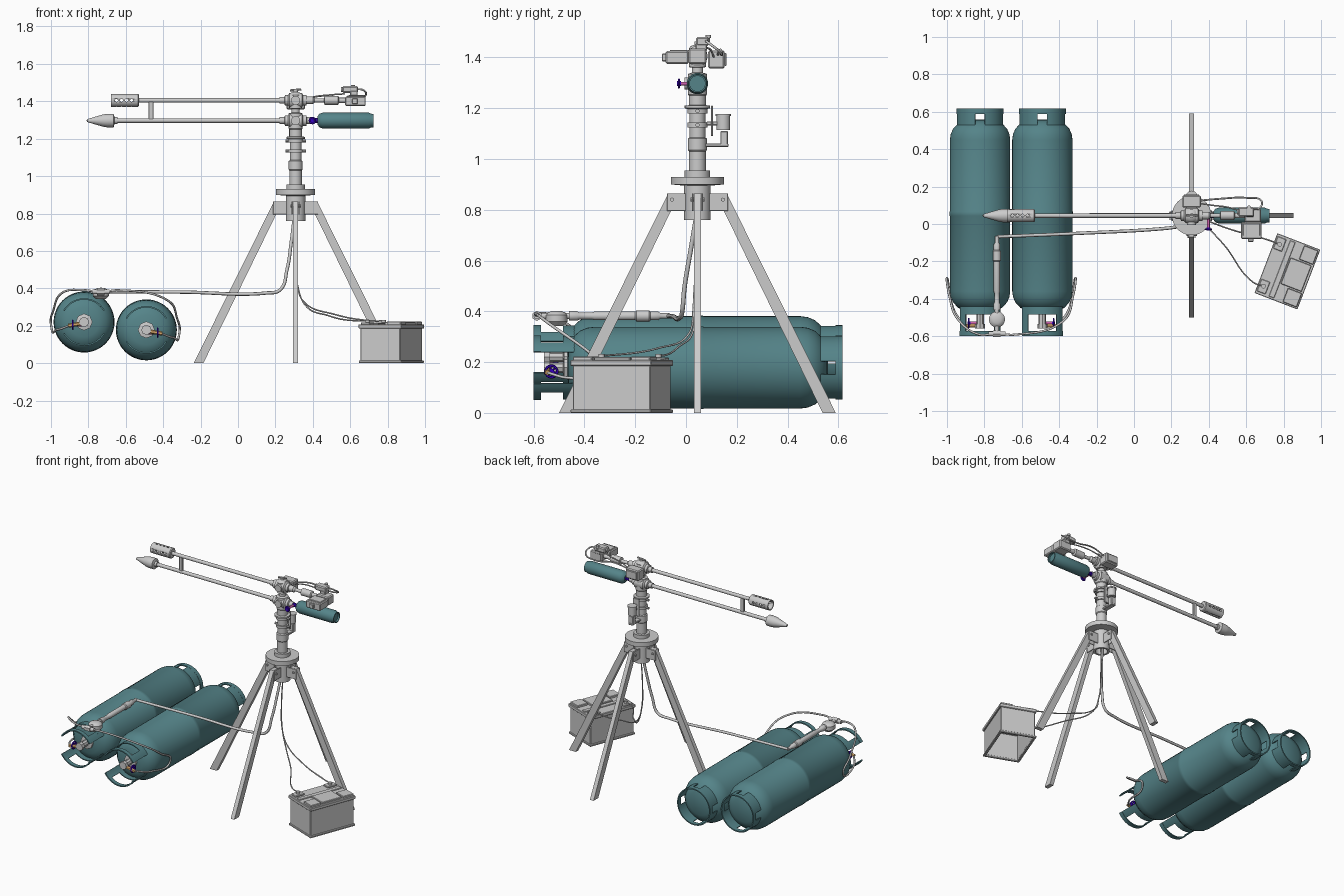
import bpy, bmesh, math
from mathutils import Vector, Matrix

if "Cube" in bpy.data.objects:
    bpy.data.objects.remove(bpy.data.objects["Cube"])

X, Y, Z = Vector((1, 0, 0)), Vector((0, 1, 0)), Vector((0, 0, 1))


def material(name, rgb):
    m = bpy.data.materials.new(name)
    m.diffuse_color = (*rgb, 1)
    m.use_nodes = True
    m.node_tree.nodes["Principled BSDF"].inputs["Base Color"].default_value = m.diffuse_color
    return m


TEAL = material("teal", (0.09, 0.23, 0.25))
BLUE = material("blue", (0.04, 0.0, 0.55))
PINK = material("pink", (0.6, 0.12, 0.4))
BRASS = material("brass", (0.7, 0.4, 0.15))


def finish(name, bm, mat=None, angle=35):
    bmesh.ops.recalc_face_normals(bm, faces=bm.faces)
    for f in bm.faces:
        f.smooth = True
    for e in bm.edges:
        e.smooth = e.calc_face_angle(0) < math.radians(angle)
    me = bpy.data.meshes.new(name)
    bm.to_mesh(me)
    bm.free()
    ob = bpy.data.objects.new(name, me)
    bpy.context.collection.objects.link(ob)
    if mat:
        me.materials.append(mat)
    return ob


def lathe(name, prof, at=(0, 0, 0), axis=Z, mat=None, n=32, closed=False, start=0, arc=360):
    """Spin (radius, height) points about an axis."""
    bm = bmesh.new()
    vs = [bm.verts.new((r, 0, h)) for r, h in prof]
    es = [bm.edges.new(p) for p in zip(vs, vs[1:])]
    if closed:
        es.append(bm.edges.new((vs[-1], vs[0])))
    bmesh.ops.spin(bm, geom=vs + es, cent=(0, 0, 0), axis=Z, angle=math.radians(arc), steps=n)
    bmesh.ops.remove_doubles(bm, verts=bm.verts, dist=1e-5)
    if arc < 360:
        bmesh.ops.holes_fill(bm, edges=[e for e in bm.edges if e.is_boundary])
    rot = Z.rotation_difference(Vector(axis)).to_matrix().to_4x4()
    bm.transform(Matrix.Translation(at) @ rot @ Matrix.Rotation(math.radians(start), 4, 'Z'))
    return finish(name, bm, mat)


def cyl(name, a, b, r, r2=None, mat=None, n=20):
    a, b = Vector(a), Vector(b)
    h = (b - a).length
    return lathe(name, [(0, 0), (r, 0), (r if r2 is None else r2, h), (0, h)], a, (b - a).normalized(), mat, n)


def box(name, at, size, mat=None, rot=0, bevel=0.003):
    bm = bmesh.new()
    bmesh.ops.create_cube(bm, size=1)
    bm.transform(Matrix.Diagonal((*size, 1)))
    if bevel:
        bmesh.ops.bevel(bm, geom=bm.edges[:], offset=min(bevel, min(size) / 4), segments=1, affect='EDGES')
    bm.transform(Matrix.Translation(at) @ Matrix.Rotation(rot, 4, 'Z'))
    return finish(name, bm, mat, 30)


def hose(name, pts, r, mat=None):
    cu = bpy.data.curves.new(name, 'CURVE')
    cu.dimensions = '3D'
    cu.bevel_depth, cu.bevel_resolution, cu.use_fill_caps = r, 2, True
    sp = cu.splines.new('BEZIER')
    sp.bezier_points.add(len(pts) - 1)
    for p, co in zip(sp.bezier_points, pts):
        p.co = co
        p.handle_left_type = p.handle_right_type = 'AUTO'
    ob = bpy.data.objects.new(name, cu)
    bpy.context.collection.objects.link(ob)
    if mat:
        cu.materials.append(mat)


def handwheel(name, at, axis, r):
    prof = [(r - .005 + .005 * math.cos(k * math.pi / 3), .005 * math.sin(k * math.pi / 3)) for k in range(6)]
    lathe(name + "_rim", prof, at, axis, BLUE, 24, closed=True)
    lathe(name + "_hub", [(0, -.008), (.01, -.008), (.01, .008), (0, .008)], at, axis, BLUE, 12)
    u = Vector(axis).orthogonal().normalized()
    v = Vector(axis).cross(u)
    for k in range(3):
        d = (u * math.cos(k * math.pi / 3) + v * math.sin(k * math.pi / 3)) * (r - .004)
        cyl(name + "_spoke", Vector(at) - d, Vector(at) + d, .004, mat=BLUE, n=8)


# Two lying gas cylinders with foot rings, guards and valves
def ring(r, t, h0, h1):
    return [(r - t, h0), (r, h0), (r, h1), (r - t, h1)]


for tag, cx, cz, s in (("left", -.823, .22, -1), ("right", -.49, .178, 1)):
    at = (cx, 0, cz)
    lathe(tag + "_tank_body", [(0, -.56), (.08, -.555), (.118, -.538), (.145, -.508), (.157, -.48), (.161, -.45),
          (.161, -.07), (.163, -.066), (.163, -.044), (.161, -.04), (.161, .36), (.157, .39), (.145, .418),
          (.118, .448), (.08, .463), (0, .47)], at, -Y, TEAL, 48)
    lathe(tag + "_tank_foot_rim", ring(.126, .008, -.617, -.588), at, -Y, TEAL, 40, True)
    for k in range(4):
        lathe(tag + "_tank_foot_wall", ring(.125, .006, -.589, -.52), at, -Y, TEAL, 12, True, k * 90 + 12, 66)
    for a in (30, 210):
        lathe(tag + "_guard_rim", ring(.127, .008, .572, .60), at, -Y, TEAL, 18, True, a, 120)
        lathe(tag + "_guard_base", ring(.125, .006, .43, .485), at, -Y, TEAL, 18, True, a, 120)
        for d in (0, 98):
            lathe(tag + "_guard_post", ring(.125, .006, .484, .573), at, -Y, TEAL, 4, True, a + d, 22)
    lathe(tag + "_valve_boss", [(0, .46), (.045, .46), (.045, .48), (.02, .485), (.02, .535), (.027, .535),
          (.027, .56), (0, .56)], at, -Y, None, 8)
    vx, vz = cx + s * .025, cz - .015
    cyl(tag + "_valve_stem", (cx, -.53, vz), (cx + s * .06, -.53, vz), .009, mat=PINK)
    handwheel(tag + "_valve_wheel", (cx + s * .06, -.53, vz), X * s, .028)
    cyl(tag + "_valve_outlet", (cx, -.545, vz + .01), (cx + s * .085, -.545, vz - .005), .011, mat=BRASS, n=6)
    hose(tag + "_tank_hose", [(cx + s * .08, -.545, vz - .005), (cx + s * .14, -.46, cz - .04),
         (cx + s * .176, -.29, cz - .02), (cx + s * .165, -.38, cz + .06), (cx + s * .11, -.52, cz + .16),
         (-.733 + s * .09, -.592, .39), (-.733 + s * .03, -.588, .383)], .006)

# Manifold and regulator lying on the cylinders
mx, mz = -.733, .382
cyl("manifold_cross_pipe", (mx - .045, -.587, mz), (mx + .045, -.587, mz), .013)
lathe("manifold_nut", [(0, -.02), (.02, -.02), (.02, .02), (0, .02)], (mx, -.587, mz), X, None, 6)
lathe("regulator_body", [(0, -.035), (.025, -.035), (.043, -.018), (.043, .008), (.034, .018), (.02, .024), (0, .024)],
      (mx, -.51, .377), Z)
lathe("manifold_pipe", [(0, -.59), (.012, -.59), (.012, -.46), (.019, -.46), (.019, -.43), (.014, -.42), (.014, -.37),
      (.017, -.36), (.017, -.2), (.022, -.195), (.022, -.145), (.017, -.14), (.017, -.11), (.011, -.10), (.011, -.065),
      (0, -.065)], (mx, 0, mz), Y, None, 20)
hose("main_gas_hose", [(mx, -.068, mz), (-.3, -.05, .38), (.15, -.025, .375), (.225, -.016, .392), (.262, -.005, .5),
     (.285, .02, .65), (.303, .045, .80)], .009)

# Tripod hub, legs and brackets
cx, cy = .308, .045
C = Vector((cx, cy, 0))
lathe("tripod_hub", [(.038, .76), (.052, .76), (.052, .895), (.105, .9), (.105, .93), (.05, .93), (.05, .955),
      (.033, .955), (.033, .9), (.038, .9)], C, Z, None, 40, True)
for k, side in enumerate(("right", "back", "left", "front")):
    rot = Matrix.Rotation(k * math.pi / 2, 4, 'Z')
    M = Matrix.Translation(C) @ rot
    bm = bmesh.new()
    f = bm.faces.new([bm.verts.new((r, -.014, z)) for r, z in ((.493, 0), (.545, 0), (.115, .865), (.07, .865))])
    g = bmesh.ops.extrude_face_region(bm, geom=[f])["geom"]
    bmesh.ops.translate(bm, vec=(0, .028, 0), verts=[v for v in g if isinstance(v, bmesh.types.BMVert)])
    bm.transform(M)
    finish(side + "_leg", bm)
    for s in (-1, 1):
        box(side + "_leg_bracket", M @ Vector((.08, s * .018, .83)), (.08, .006, .07), rot=k * math.pi / 2)
    cyl(side + "_leg_bolt", M @ Vector((.1, -.028, .84)), M @ Vector((.1, .028, .84)), .008, n=8)

# Mast with clamps and its rear equipment
lathe("mast", [(0, .93), (.033, .93), (.033, 1.03), (.037, 1.035), (.037, 1.08), (.031, 1.085), (.031, 1.195),
      (.05, 1.2), (.05, 1.21), (.034, 1.212), (.034, 1.25), (.038, 1.255), (.038, 1.335), (.022, 1.34), (.022, 1.36),
      (.034, 1.362), (.034, 1.435), (.026, 1.445), (.012, 1.45), (.012, 1.462), (0, 1.462)], C, Z)
for z in (1.125, 1.18):
    lathe("mast_clamp_ring", ring(.04, .012, z, z + .018), C, Z, None, 32, True)
    for s in (-1, 1):
        cyl("mast_clamp_knob", (cx + s * .035, cy, z + .009), (cx + s * .055, cy, z + .009), .008, n=10)
box("rear_plate", (cx, cy + .058, 1.15), (.05, .008, .12))
box("rear_arm", (cx, cy + .06, 1.055), (.035, .125, .014))
box("rear_lower_block", (cx, .15, 1.08), (.035, .03, .06))
box("rear_link", (cx, .105, 1.14), (.02, .05, .016))
cyl("rear_motor", (cx, .147, 1.115), (cx, .147, 1.172), .027)
cyl("rear_motor_cap", (cx, .147, 1.17), (cx, .147, 1.178), .031)

# Swivel tees carrying the arms
tee = [(0, -.085), (.018, -.085), (.018, -.06), (.028, -.057), (.028, -.04), (.04, -.033), (.04, .033), (.028, .04),
       (.028, .057), (.018, .06), (.018, .085), (0, .085)]
Z1, Z2 = 1.297, 1.405
for tag, z in (("lower", Z1), ("upper", Z2)):
    lathe(tag + "_tee", tee, (cx, cy, z), X)
    cyl(tag + "_tee_front_boss", (cx, cy - .05, z), (cx, cy, z), .024)
    cyl(tag + "_arm_tube", (-.67 if z == Z1 else -.54, cy, z), (.25, cy, z), .012)
cyl("top_lever", (cx - .03, cy, 1.458), (cx + .03, cy, 1.464), .006, n=8)
box("arm_link", (-.465, cy, 1.348), (.026, .016, .125))
lathe("lower_nozzle", [(0, -.81), (.008, -.805), (.02, -.765), (.033, -.72), (.036, -.70), (.036, -.665), (.018, -.66),
      (.018, -.645), (0, -.645)], (0, cy, Z1), X)
barrel = lathe("upper_burner_barrel", [(.028, -.68), (.035, -.68), (.035, -.535), (.03, -.53), (.01, -.53), (.01, -.545),
               (.028, -.545)], (0, cy, Z2), X, None, 32, True)
for d, tag in ((Y, "side"), (Z, "vertical")):
    bm = bmesh.new()
    for k in range(4):
        q = Z.rotation_difference(d).to_matrix().to_4x4()
        bmesh.ops.create_cone(bm, segments=10, cap_ends=True, radius1=.008, radius2=.008, depth=.12,
                              matrix=Matrix.Translation((-.65 + k * .027, cy, Z2)) @ q)
    cut = finish(tag + "_vent_cutter", bm)
    cut.hide_render = True
    cut.display_type = 'WIRE'
    m = barrel.modifiers.new("vents", 'BOOLEAN')
    m.operation, m.object, m.solver = 'DIFFERENCE', cut, 'EXACT'

# Small gas bottle with valve
lathe("bottle_body", [(0, .425), (.022, .425), (.036, .435), (.042, .452), (.042, .70), (.036, .714), (.036, .724),
      (.03, .724), (.03, .712), (0, .712)], (0, cy, Z1), X, TEAL)
cyl("bottle_neck", (.37, cy, Z1), (.43, cy, Z1), .013, mat=BLUE, n=10)
cyl("bottle_valve_stem", (.398, cy, Z1), (.398, -.03, Z1), .007, mat=PINK)
handwheel("bottle_valve_wheel", (.398, -.028, Z1), -Y, .02)

# Upper rear stock, control boxes and camera
lathe("upper_stock", [(0, .36), (.02, .36), (.02, .40), (.011, .41), (.011, .46), (.024, .463), (.024, .535),
      (.014, .54), (.014, .63), (0, .63)], (0, cy, Z2), X)
box("rear_control_box", (cx, .12, 1.392), (.10, .065, .07), bevel=.006)
box("rear_control_cover", (cx, .155, 1.392), (.08, .008, .05))
box("side_display", (.628, -.035, 1.4), (.11, .09, .05), bevel=.005)
box("side_display_frame", (.628, -.03, 1.427), (.09, .065, .006))
box("display_plug", (.625, -.085, 1.4), (.03, .02, .03))
box("grip_block", (.635, cy, 1.405), (.09, .07, .06), bevel=.006)
box("sight_mount", (.62, .06, 1.44), (.04, .045, .03))
box("sight_head", (.60, .065, 1.463), (.085, .05, .035), bevel=.006)
cyl("sight_lens", (.55, .065, 1.463), (.57, .065, 1.463), .014)
cyl("sight_post", (.615, .088, 1.46), (.615, .088, 1.48), .006, n=10)
cyl("sight_knob", (.615, .088, 1.476), (.615, .088, 1.488), .011)
hose("sight_cable", [(.63, .08, 1.465), (.67, .085, 1.46), (.68, .125, 1.43), (.6, .14, 1.41), (.46, .135, 1.43),
     (.35, .125, 1.41)], .005)
hose("grip_cable", [(.57, .07, 1.44), (.5, .09, 1.435), (.42, .1, 1.425), (.35, .11, 1.40)], .004)

# Battery case, hollow below
R = math.radians(-21)
MB = Matrix.Translation((.82, -.253, 0)) @ Matrix.Rotation(R, 4, 'Z')


def bat(name, lx, ly, z0, z1, sx, sy):
    box("battery_" + name, MB @ Vector((lx, ly, (z0 + z1) / 2)), (sx, sy, z1 - z0), rot=R, bevel=.003)


for s in (-1, 1):
    bat("side_wall", s * .11, 0, .01, .19, .008, .325)
    bat("end_wall", 0, s * .16, .01, .19, .225, .008)
    bat("base_side_lip", s * .114, 0, 0, .014, .016, .34)
    bat("base_end_lip", 0, s * .162, 0, .014, .24, .016)
    bat("terminal_block", -.09, s * .122, .205, .218, .05, .07)
    bat("corner_cap", .075, s * .122, .205, .222, .08, .08)
    cyl("battery_terminal", MB @ Vector((-.09, s * .12, .21)), MB @ Vector((-.09, s * .12, .232)), .012)
bat("lid", 0, 0, .185, .208, .246, .342)
bat("lid_strip", .05, 0, .205, .22, .12, .15)
bat("lid_handle", -.03, 0, .205, .214, .03, .32)

# Battery cables up into the hub
for s, mid in ((-1, ((.36, .01, .31), (.48, -.11, .255))), (1, ((.35, .03, .33), (.52, -.03, .26)))):
    hose("battery_cable", [(.315, cy, .80), (.305, .04, .6), (.318, .03, .42), *mid,
         MB @ Vector((-.15, s * .12, .226)), MB @ Vector((-.09, s * .12, .226))], .004)
